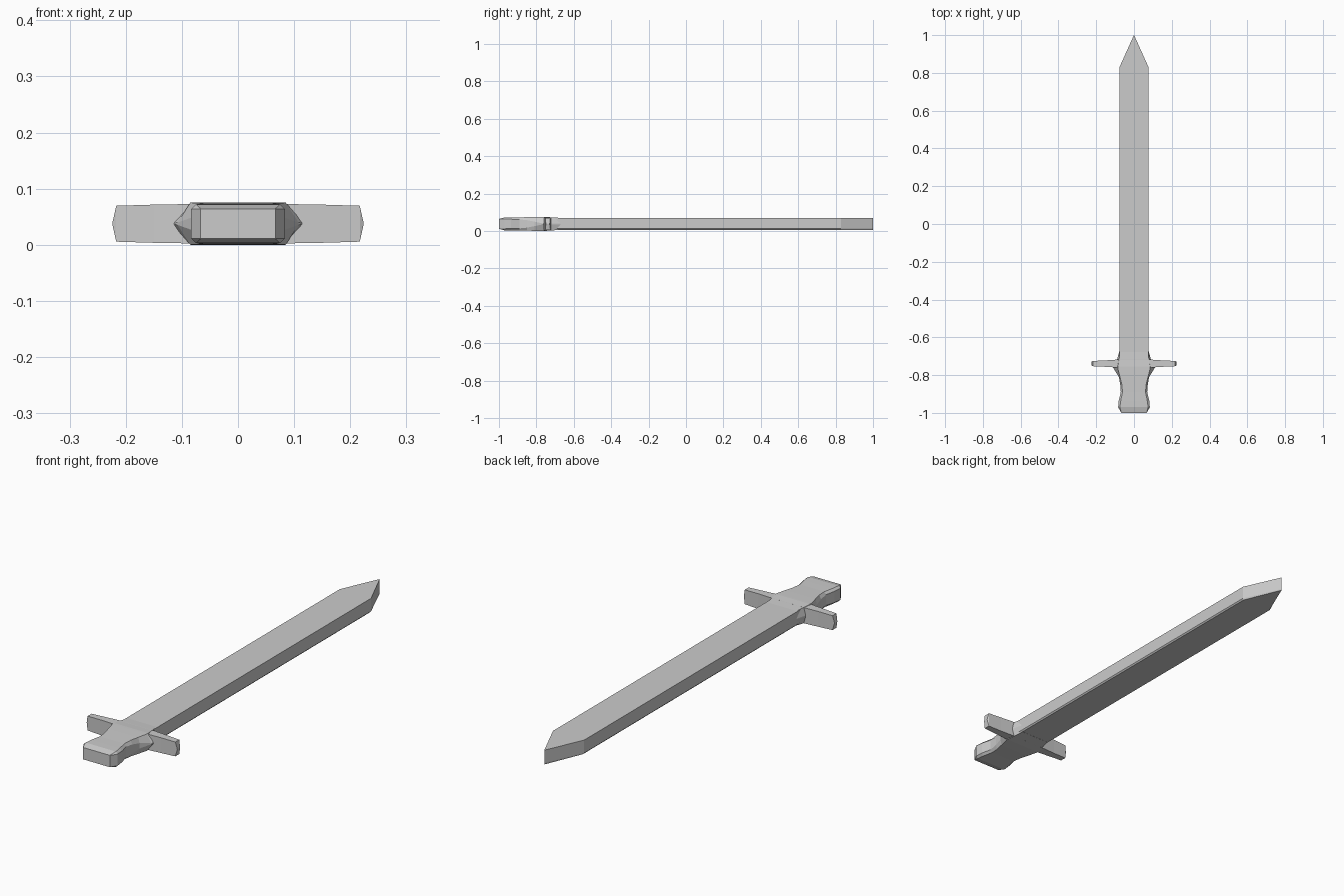
import bpy, bmesh

if "Cube" in bpy.data.objects:
    bpy.data.objects.remove(bpy.data.objects["Cube"])


def loft(name, rings):
    """Skin a list of equal-length point rings and cap both ends."""
    bm = bmesh.new()
    loops = [[bm.verts.new(p) for p in ring] for ring in rings]
    n = len(loops[0])
    for a, b in zip(loops, loops[1:]):
        for i in range(n):
            j = (i + 1) % n
            bm.faces.new((a[i], a[j], b[j], b[i]))
    bm.faces.new(loops[0])
    bm.faces.new(loops[-1])
    bmesh.ops.remove_doubles(bm, verts=bm.verts, dist=0.0002)
    bmesh.ops.recalc_face_normals(bm, faces=bm.faces)
    mesh = bpy.data.meshes.new(name)
    bm.to_mesh(mesh)
    bm.free()
    obj = bpy.data.objects.new(name, mesh)
    bpy.context.collection.objects.link(obj)
    return obj


MID = 0.0375


def hilt_ring(y, flat, side, half_h, side_h):
    """Eight-sided section: flat top/bottom, bevelled to a side band."""
    return [(-flat, y, MID + half_h), (flat, y, MID + half_h),
            (side, y, MID + side_h), (side, y, MID - side_h),
            (flat, y, MID - half_h), (-flat, y, MID - half_h),
            (-side, y, MID - side_h), (-side, y, MID + side_h)]


# Blade: flat bar with a pointed tip and a slightly eased underside
def blade_ring(y, w):
    return [(-w, y, 0.07), (w, y, 0.07), (w, y, 0.012),
            (w * 0.93, y, 0.006), (-w * 0.93, y, 0.006), (-w, y, 0.012)]


loft("blade", [blade_ring(-0.74, 0.077), blade_ring(0.83, 0.077),
               blade_ring(1.0, 0.0005)])

# Grip and pommel: y, flat half-width, side half-width, half-height, side band
grip = [(-1.0, 0.066, 0.067, 0.0265, 0.026),
        (-0.97, 0.075, 0.084, 0.0345, 0.026),
        (-0.935, 0.070, 0.081, 0.035, 0.025),
        (-0.89, 0.061, 0.070, 0.035, 0.024),
        (-0.85, 0.064, 0.073, 0.036, 0.020),
        (-0.81, 0.074, 0.080, 0.037, 0.012),
        (-0.765, 0.085, 0.108, 0.0375, 0.002),
        (-0.755, 0.085, 0.117, 0.0375, 0.001),
        (-0.72, 0.080, 0.090, 0.035, 0.002),
        (-0.67, 0.070, 0.077, 0.032, 0.002)]
loft("grip", [hilt_ring(*s) for s in grip])

# Crossguard: x, half-depth along y, half-height (ridge at each end)
arm = [(0.224, 0.010, 0.001), (0.217, 0.014, 0.032),
       (0.15, 0.017, 0.034), (0.09, 0.021, 0.035)]
stations = [(-x, d, h) for x, d, h in arm] + arm[::-1]
loft("crossguard", [[(x, -0.739 - d, MID - h), (x, -0.739 + d, MID - h),
                     (x, -0.739 + d, MID + h), (x, -0.739 - d, MID + h)]
                    for x, d, h in stations])
